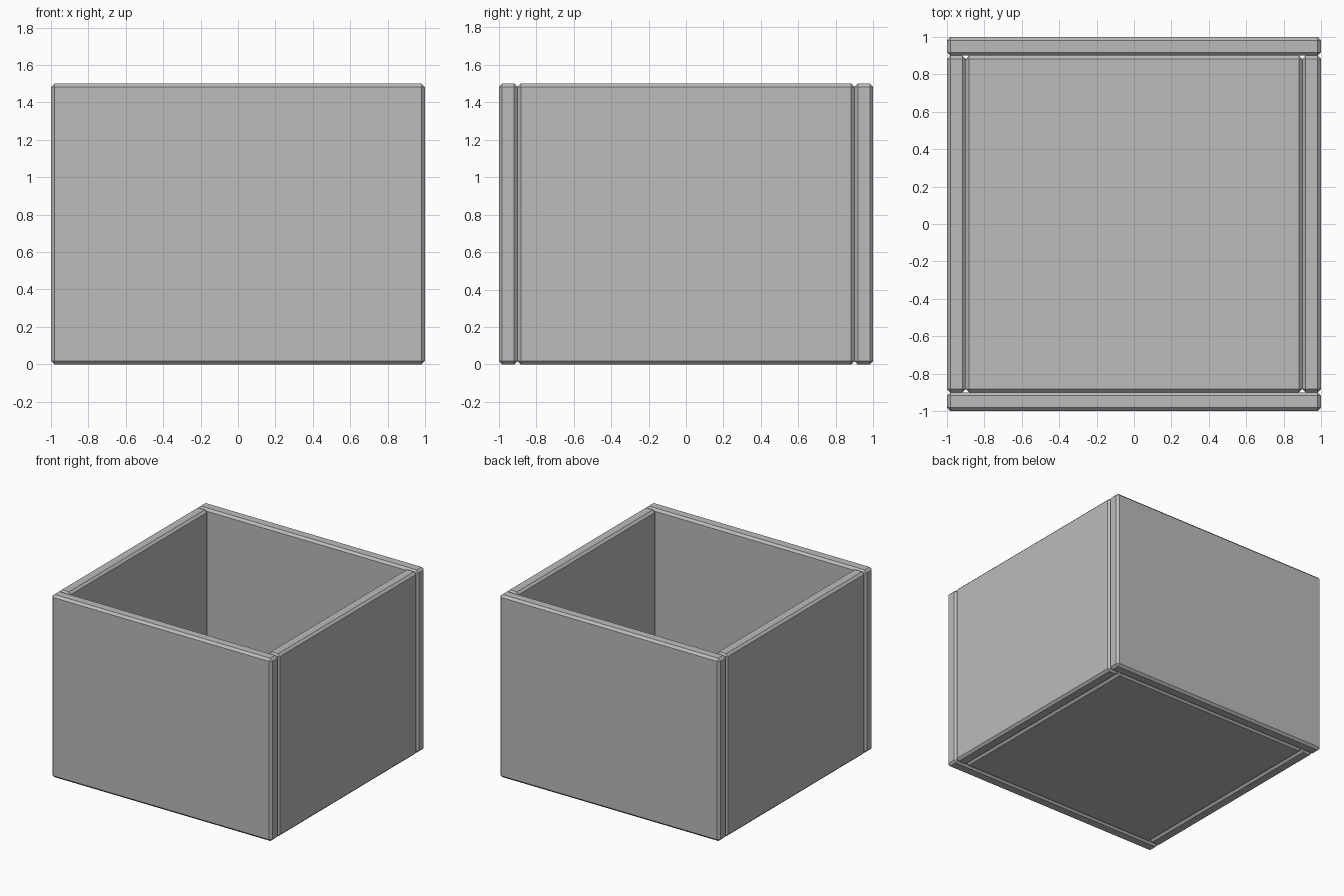
import bpy

if "Cube" in bpy.data.objects:
    bpy.data.objects.remove(bpy.data.objects["Cube"], do_unlink=True)

HALF = 1.0        # half of the outer width
HEIGHT = 1.5
THICK = 0.1       # panel thickness
CHAMFER = 0.018

# Plain grey finish shared by all panels
grey = bpy.data.materials.new("plain_grey")
grey.use_nodes = True
grey.diffuse_color = (0.5, 0.5, 0.5, 1)
grey.node_tree.nodes["Principled BSDF"].inputs["Base Color"].default_value = grey.diffuse_color


def panel(name, size, centre):
    """Flat board with chamfered edges."""
    bpy.ops.mesh.primitive_cube_add(size=1, location=centre)
    board = bpy.context.object
    board.name = name
    board.scale = size
    bpy.ops.object.transform_apply(location=False, rotation=False, scale=True)
    board.data.materials.append(grey)
    bevel = board.modifiers.new("chamfer", 'BEVEL')
    bevel.width = CHAMFER
    bevel.segments = 1
    return board


inner = 2 * (HALF - THICK)
offset = HALF - THICK / 2

# Full-width front and back boards
for name, side in (("front_panel", -1), ("back_panel", 1)):
    panel(name, (2 * HALF, THICK, HEIGHT), (0, side * offset, HEIGHT / 2))

# Side boards fitted between them
for name, side in (("right_panel", -1), ("left_panel", 1)):
    panel(name, (THICK, inner, HEIGHT), (side * offset, 0, HEIGHT / 2))

# Floor board set inside the four walls
panel("bottom_panel", (inner, inner, THICK), (0, 0, THICK / 2))
